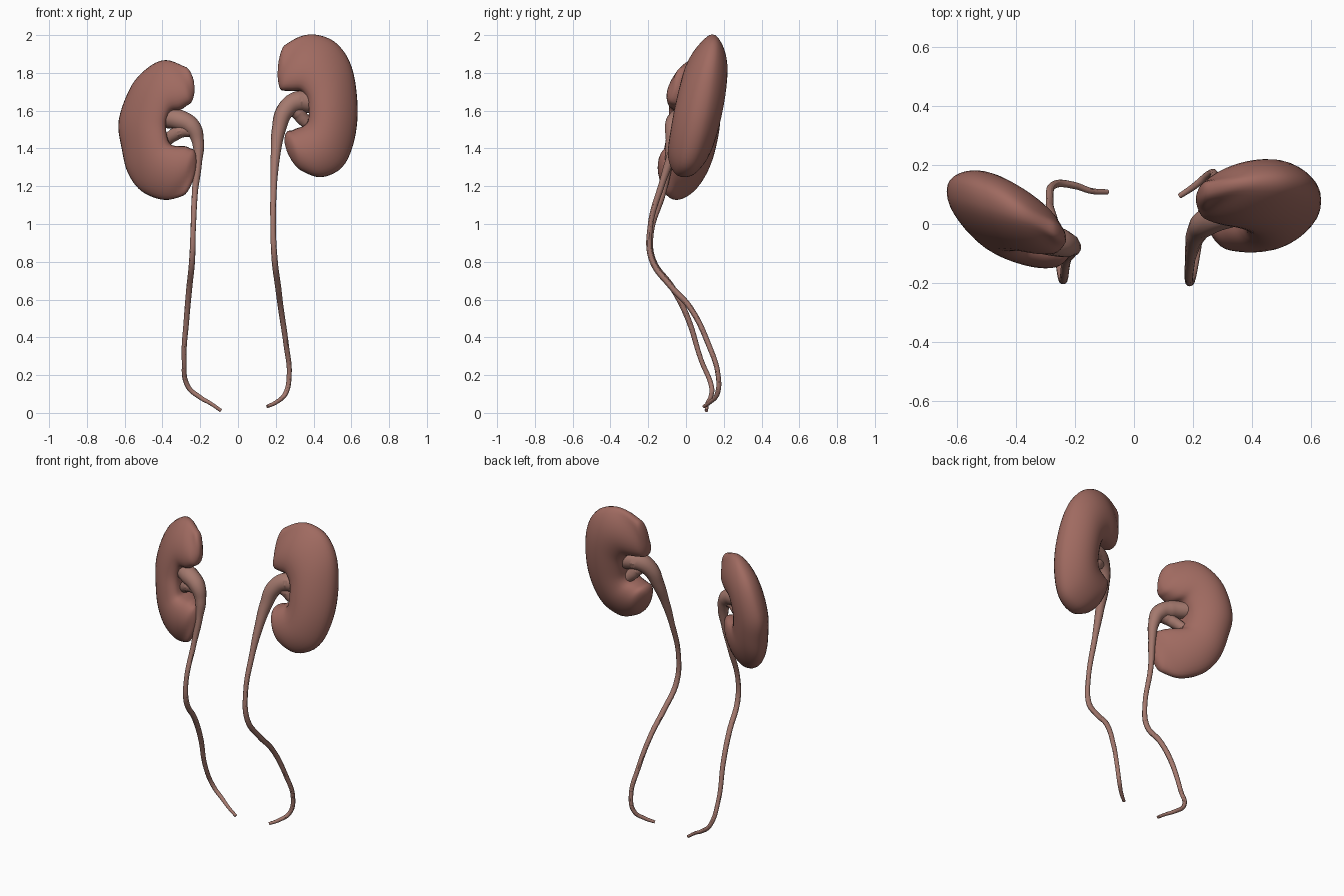
import bpy, bmesh
from math import sin, cos, pi, exp, copysign, sqrt
from mathutils import Vector

if "Cube" in bpy.data.objects:
    bpy.data.objects.remove(bpy.data.objects["Cube"])


def material(name, color):
    m = bpy.data.materials.new(name)
    m.diffuse_color = color
    m.use_nodes = True
    m.node_tree.nodes["Principled BSDF"].inputs["Base Color"].default_value = m.diffuse_color
    return m


KIDNEY = material("kidney_brown", (0.35, 0.145, 0.118, 1))
DUCT = material("duct_brown", (0.37, 0.19, 0.155, 1))


def catmull(a, b, c, d, t):
    return 0.5 * (2 * b + (c - a) * t + (2 * a - 5 * b + 4 * c - d) * t * t
                  + (3 * b - a - 3 * c + d) * t ** 3)


def kidney(name, stations, cap_a, cap_b, plane, size, seg=32, steps=5):
    """Loft of oval rings fanned around the hilum; each spans outer rim to inner rim."""
    st = [(Vector(s[:2]), Vector(s[2:])) for s in stations]
    n = len(st)
    rings = []                                   # centre, half span, thickness factor, dent

    for i in range(n - 1):
        quad = [st[min(max(i + k, 0), n - 1)] for k in (-1, 0, 1, 2)]
        for k in range(steps + (i == n - 2)):
            t = k / steps
            o = catmull(*[q[0] for q in quad], t)
            p = catmull(*[q[1] for q in quad], t)
            f = (i + t) / (n - 1)
            rings.append(((o + p) / 2, (o - p) / 2, 1, 0.14 * sin(pi * f) ** 2))

    # rounded lips closing both ends of the loft
    def dome(cap, ring):
        c, h, t, _ = ring
        cap = Vector(cap)
        return [(cap.lerp(c, 1 - cos(a)), h * sin(a), t * sin(a), 0)
                for a in (0.12, 0.4, 0.75, 1.1, 1.35)]

    rings = dome(cap_a, rings[0]) + rings + dome(cap_b, rings[-1])[::-1]

    x0, z0, y0, sx, sz = plane
    a0, b0, depth = size
    bm = bmesh.new()
    loops = []
    for c, h, t, dent in rings:
        loop = []
        for k in range(seg):
            a = 2 * pi * k / seg
            u = cos(a) + dent * exp(-((a - pi) ** 2) / 0.12)
            p = c + h * u
            # almond-shaped overall thickness times the oval of this ring
            g = sqrt(max(.12, 1 - ((p.x - x0) / a0) ** 2 - ((p.y - z0) / b0) ** 2))
            v = copysign(abs(sin(a)) ** 0.7, sin(a))
            y = y0 + sx * (p.x - x0) + sz * (p.y - z0) + depth * t * g * v
            loop.append(bm.verts.new((p.x, y, p.y)))
        loops.append(loop)
    for a, b in zip(loops, loops[1:]):
        for k in range(seg):
            j = (k + 1) % seg
            bm.faces.new((a[k], a[j], b[j], b[k]))
    bm.faces.new(loops[0])
    bm.faces.new(loops[-1])
    for _ in range(3):
        bmesh.ops.smooth_vert(bm, verts=bm.verts, factor=0.35,
                              use_axis_x=True, use_axis_y=True, use_axis_z=True)
    bmesh.ops.recalc_face_normals(bm, faces=bm.faces)
    me = bpy.data.meshes.new(name)
    bm.to_mesh(me)
    bm.free()
    me.shade_smooth()
    me.materials.append(KIDNEY)
    bpy.context.collection.objects.link(bpy.data.objects.new(name, me))


def tube(name, points):
    """Tapered duct through (x, y, z, radius) points."""
    cu = bpy.data.curves.new(name, 'CURVE')
    cu.dimensions = '3D'
    cu.bevel_depth = 1
    cu.bevel_resolution = 4
    cu.resolution_u = 8
    cu.use_fill_caps = True
    sp = cu.splines.new('BEZIER')
    sp.bezier_points.add(len(points) - 1)
    for bp, (x, y, z, r) in zip(sp.bezier_points, points):
        bp.co = (x, y, z)
        bp.radius = r
        bp.handle_left_type = bp.handle_right_type = 'AUTO'
    cu.materials.append(DUCT)
    ob = bpy.data.objects.new(name, cu)
    bpy.context.collection.objects.link(ob)
    bpy.ops.object.select_all(action='DESELECT')
    ob.select_set(True)
    bpy.context.view_layer.objects.active = ob
    bpy.ops.object.convert(target='MESH')
    bpy.ops.object.shade_smooth_by_angle()


# lower kidney on the -x side: outer rim x, z then inner rim x, z
kidney("kidney_low", [
    (-.285, 1.835, -.265, 1.63), (-.38, 1.870, -.305, 1.60), (-.47, 1.835, -.345, 1.59),
    (-.565, 1.735, -.36, 1.56), (-.634, 1.55, -.365, 1.52), (-.617, 1.40, -.36, 1.47),
    (-.585, 1.27, -.345, 1.43), (-.51, 1.17, -.31, 1.42), (-.39, 1.125, -.275, 1.415),
    (-.29, 1.148, -.25, 1.40)],
    (-.23, 1.735), (-.222, 1.29), (-.44, 1.5, .02, -.45, .12), (.245, .42, .128))

# higher kidney on the +x side
kidney("kidney_high", [
    (.25, 1.95, .235, 1.705), (.33, 1.995, .285, 1.70), (.42, 2.003, .325, 1.695),
    (.525, 1.957, .345, 1.67), (.605, 1.83, .355, 1.64), (.635, 1.62, .358, 1.59),
    (.617, 1.44, .356, 1.55), (.555, 1.30, .34, 1.525), (.44, 1.245, .31, 1.51),
    (.34, 1.278, .285, 1.495)],
    (.21, 1.82), (.25, 1.41), (.43, 1.6, .062, .08, .2), (.25, .43, .133))

# ureters: wide funnel in the hilum, narrowing down to the tip
tube("ureter_low", [
    (-.40, 0, 1.56, .05), (-.31, -.045, 1.55, .055), (-.245, -.065, 1.515, .048),
    (-.213, -.075, 1.44, .033), (-.212, -.09, 1.33, .022), (-.228, -.12, 1.17, .016),
    (-.238, -.185, .95, .014), (-.243, -.175, .81, .016), (-.258, -.07, .66, .016),
    (-.272, .01, .5, .015), (-.285, .08, .28, .013), (-.265, .135, .14, .013),
    (-.20, .13, .082, .012), (-.145, .112, .05, .010), (-.09, .108, .012, .009)])
tube("ureter_high", [
    (.40, .06, 1.645, .06), (.31, .04, 1.645, .056), (.25, .01, 1.60, .048),
    (.216, -.025, 1.50, .037), (.20, -.07, 1.38, .026), (.19, -.125, 1.22, .017),
    (.186, -.19, .98, .014), (.194, -.18, .81, .016), (.212, -.08, .67, .016),
    (.226, .02, .56, .015), (.255, .12, .36, .014), (.271, .17, .2, .013),
    (.25, .165, .1, .013), (.20, .125, .055, .011), (.155, .095, .034, .009)])

# lower branches of the funnels
tube("ureter_branch_low", [
    (-.235, -.07, 1.49, .03), (-.29, -.06, 1.495, .036), (-.335, -.04, 1.475, .035),
    (-.38, -.01, 1.44, .03)])
tube("ureter_branch_high", [
    (.265, .02, 1.61, .03), (.315, .04, 1.59, .038), (.34, .05, 1.56, .036),
    (.38, .06, 1.52, .03)])
